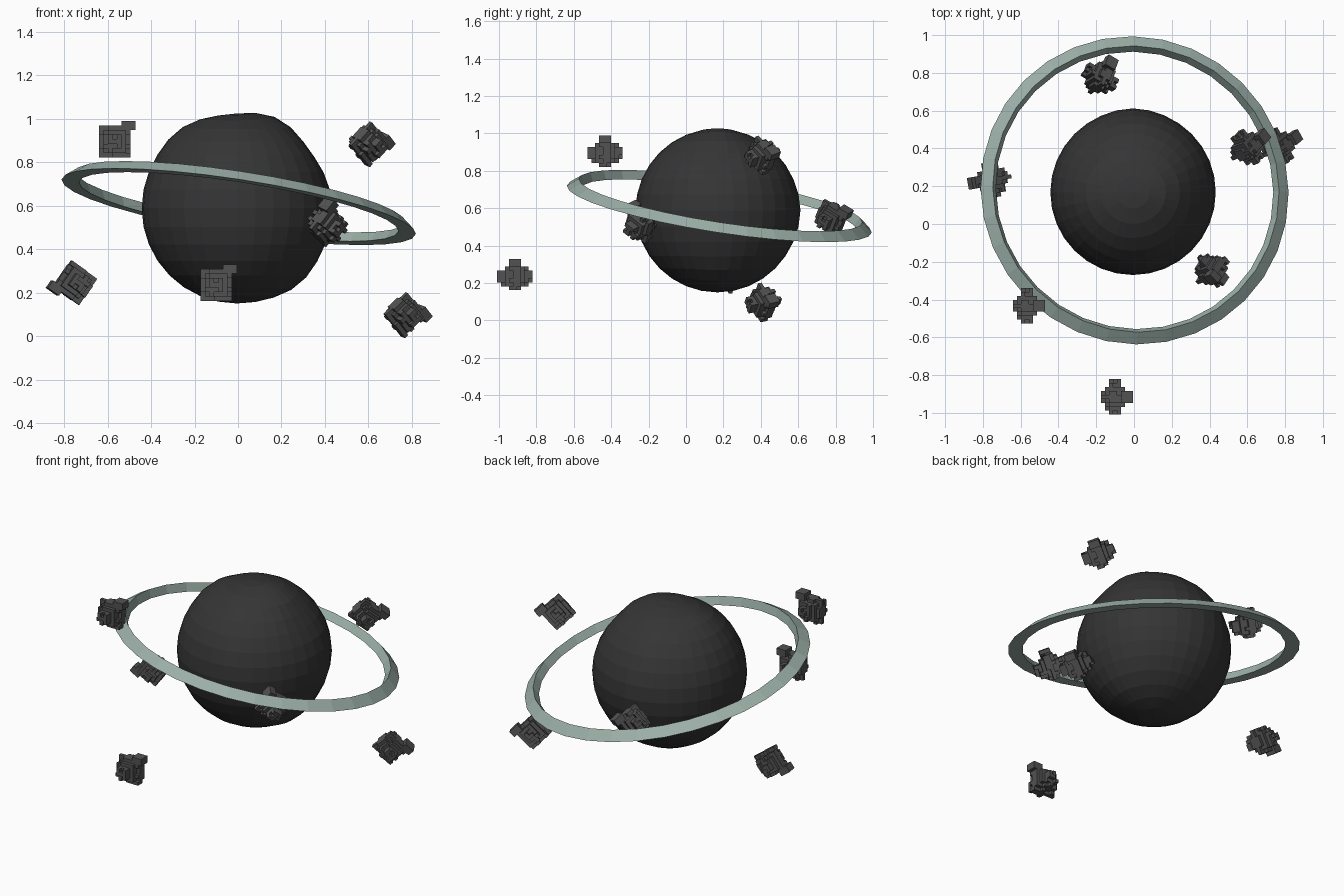
import bpy, bmesh, math, random
from mathutils import Vector, Matrix, Euler

if "Cube" in bpy.data.objects:
    bpy.data.objects.remove(bpy.data.objects["Cube"])

random.seed(4)


def material(name, color):
    m = bpy.data.materials.new(name)
    m.diffuse_color = (*color, 1)
    m.use_nodes = True
    m.node_tree.nodes["Principled BSDF"].inputs["Base Color"].default_value = m.diffuse_color
    return m


def add_object(name, bm, mat):
    bmesh.ops.recalc_face_normals(bm, faces=bm.faces)
    mesh = bpy.data.meshes.new(name)
    bm.to_mesh(mesh)
    bm.free()
    mesh.materials.append(mat)
    ob = bpy.data.objects.new(name, mesh)
    bpy.context.collection.objects.link(ob)
    return ob


planet_mat = material("dark_rock", (0.035, 0.035, 0.035))
rock_mat = material("grey_rock", (0.085, 0.085, 0.085))
ring_mat = material("pale_green", (0.33, 0.43, 0.39))

# Planet: faceted sphere with a few gentle swellings
bm = bmesh.new()
bmesh.ops.create_uvsphere(bm, u_segments=32, v_segments=16, radius=0.438)
bumps = [((-0.56, -0.1, 0.8), 0.013), ((0.4, 0, 0.92), 0.018), ((0.62, 0, -0.78), 0.014),
         ((0.8, 0, 0.6), -0.012), ((0, 1, 0), 0.006), ((-0.1, 0, 1), -0.006)]
for v in bm.verts:
    d = v.co.normalized()
    v.co += d * sum(h * math.exp(-(d - Vector(p).normalized()).length_squared / 0.1) for p, h in bumps)
planet = add_object("planet", bm, planet_mat)
planet.location = (-0.005, 0.168, 0.588)

# Ring: triangular section swept round, flat underside, tilted to the back right
section = [(0.825, 0), (0.767, 0.047), (0.743, 0)]
N = 32
bm = bmesh.new()
loops = [[bm.verts.new((r * math.cos(a), r * math.sin(a), z)) for r, z in section]
         for a in (2 * math.pi * i / N for i in range(N))]
for i in range(N):
    a, b = loops[i], loops[(i + 1) % N]
    for j in range(3):
        k = (j + 1) % 3
        bm.faces.new((a[j], b[j], b[k], a[k]))
ring = add_object("ring", bm, ring_mat)
ring.rotation_mode = 'QUATERNION'
ring.rotation_quaternion = Vector((0, 0, 1)).rotation_difference(Vector((0.155, 0.155, 1)))
ring.location = (0.003, 0.178, 0.595)

# Asteroid: small blocks, square from the front and tapering to front and back
V = 0.021
cells = set()
for i in range(-3, 4):
    for k in range(-3, 4):
        for j in range(-4, 5):
            size = max(abs(i), abs(k)) + 0.75 * abs(j) + 0.12 * min(abs(i), abs(k))
            if size <= 4.1 + random.uniform(-0.45, 0.35):
                cells.add((i, j, k))
for i in (2, 3):
    for j in (-1, 0, 1):
        cells |= {(i, j, 3), (i + 1, j, 3), (i + 1, j, 4), (i, j, 4)}


def asteroid_mesh():
    bm = bmesh.new()
    verts = {}
    for c in sorted(cells):
        for axis in range(3):
            for s in (-1, 1):
                n = list(c)
                n[axis] += s
                if tuple(n) in cells:
                    continue
                quad = []
                for p, q in ((-1, -1), (1, -1), (1, 1), (-1, 1)):
                    corner = [2 * t for t in c]
                    corner[axis] += s
                    corner[(axis + 1) % 3] += p
                    corner[(axis + 2) % 3] += q * s
                    key = tuple(corner)
                    if key not in verts:
                        verts[key] = bm.verts.new(Vector(key) * V / 2)
                    quad.append(verts[key])
                bm.faces.new(quad)
    return bm


# Asteroids: position and turn of each copy
rocks = [((-0.567, -0.433, 0.895), (0, 0, 0)), ((-0.1, -0.915, 0.235), (0, 0, 0)),
         ((0.6, 0.405, 0.885), (20, 40, 50)), ((0.41, -0.245, 0.51), (30, -50, 20)),
         ((-0.75, 0.235, 0.245), (0, -145, 10)), ((0.765, 0.41, 0.098), (15, 45, 40)),
         ((-0.18, 0.775, 0.55), (20, 30, 70))]
for n, (pos, turn) in enumerate(rocks):
    rock = add_object(f"asteroid_{n + 1}", asteroid_mesh(), rock_mat)
    rock.location = pos
    rock.rotation_euler = [math.radians(t) for t in turn]
